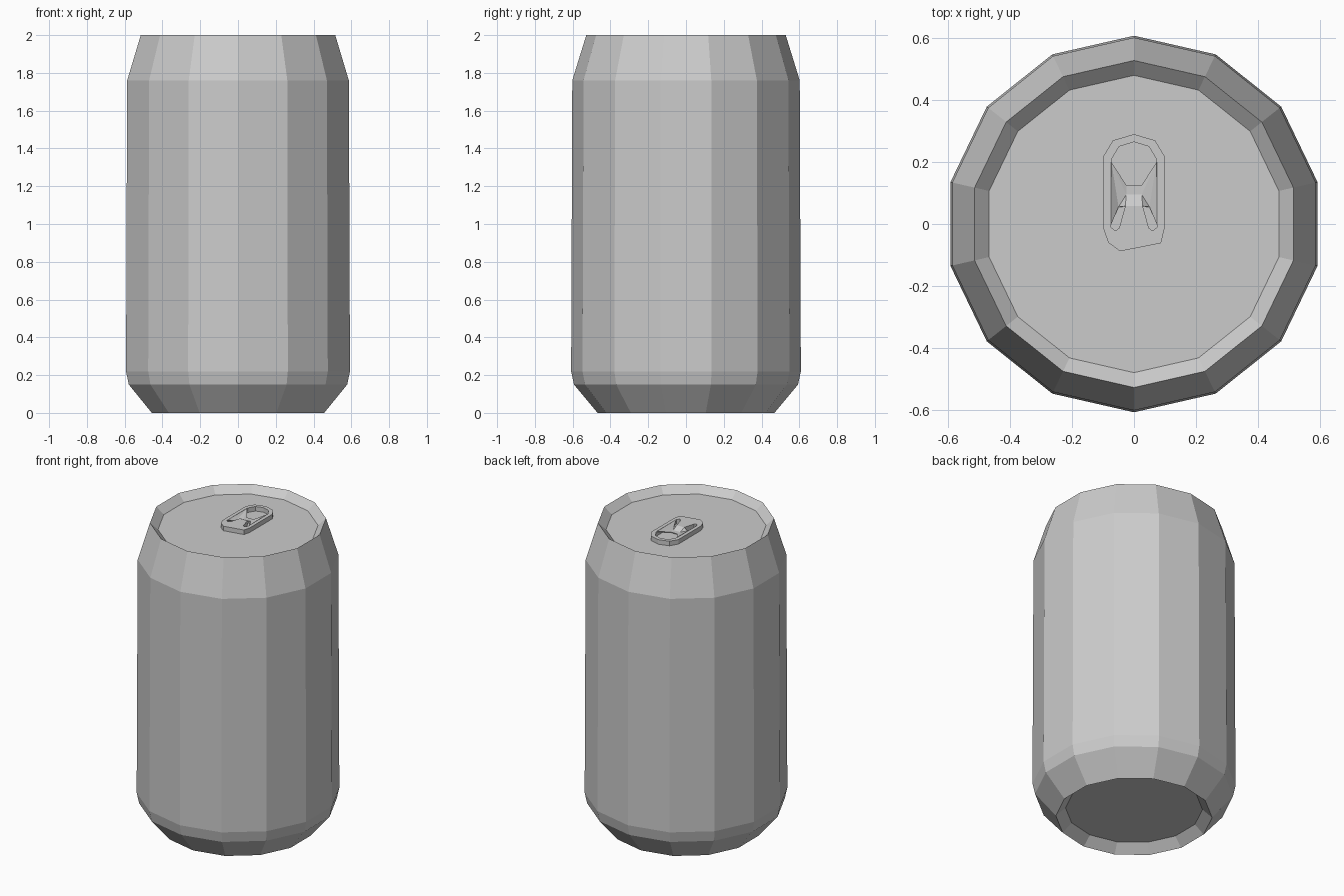
import bpy, bmesh, math

if "Cube" in bpy.data.objects:
    bpy.data.objects.remove(bpy.data.objects["Cube"])

SIDES = 14
LID_Z, TAB_Z = 1.955, 1.985


def finish(bm, name):
    bmesh.ops.recalc_face_normals(bm, faces=bm.faces)
    mesh = bpy.data.meshes.new(name)
    bm.to_mesh(mesh)
    bm.free()
    obj = bpy.data.objects.new(name, mesh)
    bpy.context.collection.objects.link(obj)
    return obj


def lathe(name, profile):
    """Closed faceted solid turned from (radius, z) points, capped at both ends."""
    bm = bmesh.new()
    rings = []
    for r, z in profile:
        angles = [math.pi / 2 + 2 * math.pi * i / SIDES for i in range(SIDES)]
        rings.append([bm.verts.new((r * math.cos(a), r * math.sin(a), z)) for a in angles])
    for lo, hi in zip(rings, rings[1:]):
        for i in range(SIDES):
            j = (i + 1) % SIDES
            bm.faces.new((lo[i], lo[j], hi[j], hi[i]))
    bm.faces.new(rings[0][::-1])
    bm.faces.new(rings[-1])
    return finish(bm, name)


# Can body with recessed base and recessed lid
lathe("can_body", [(0.41, 0.055), (0.468, 0.0), (0.593, 0.15), (0.608, 0.22),
                   (0.602, 1.76), (0.528, 2.0), (0.48, LID_Z)])

# Pull tab plate: outer outline with a keyhole opening
outer = [(0, .29), (.068, .27), (.098, .22), (.098, -.017), (.087, -.062),
         (-.045, -.088), (-.083, -.06), (-.098, -.017), (-.098, .22), (-.068, .27)]
half = [(.048, .25), (.072, .21), (.075, .19), (.075, -.01), (.06, -.022),
        (.048, -.013), (.028, .058)]
opening = [(0, .265)] + half + [(-x, y) for x, y in reversed(half)]

bm = bmesh.new()
edges = []
for loop in (outer, opening):
    vs = [bm.verts.new((x, y, TAB_Z)) for x, y in loop]
    edges += [bm.edges.new((vs[i], vs[(i + 1) % len(vs)])) for i in range(len(vs))]
bmesh.ops.triangle_fill(bm, edges=edges, use_beauty=True, normal=(0, 0, 1))
ext = bmesh.ops.extrude_face_region(bm, geom=bm.faces[:], use_keep_orig=True)
down = [g for g in ext["geom"] if isinstance(g, bmesh.types.BMVert)]
bmesh.ops.translate(bm, verts=down, vec=(0, 0, LID_Z - TAB_Z))
finish(bm, "pull_tab")

# Sunken web inside the tab opening: rivet pad, slope up to the tongue, side flanks
low = LID_Z + 0.012
bm = bmesh.new()


def face(*points):
    bm.faces.new([bm.verts.new(p) for p in points])


face((-.025, .126, low), (.025, .126, low), (.025, .095, low), (-.025, .095, low))
face((-.025, .095, low), (.025, .095, low), (.028, .058, TAB_Z), (-.028, .058, TAB_Z))
for s in (-1, 1):
    a, b, c = (s * .073, .2, TAB_Z), (s * .025, .126, low), (s * .025, .095, low)
    d, e = (s * .05, .055, low), (s * .075, -.005, TAB_Z)
    face(a, b, c)
    face(a, c, d)
    face(a, d, e)
    face(c, d, (s * .028, .058, TAB_Z))
bmesh.ops.remove_doubles(bm, verts=bm.verts, dist=0.0005)
finish(bm, "tab_web")
web = bpy.data.objects["tab_web"]
solid = web.modifiers.new("thickness", 'SOLIDIFY')
solid.thickness = 0.004
